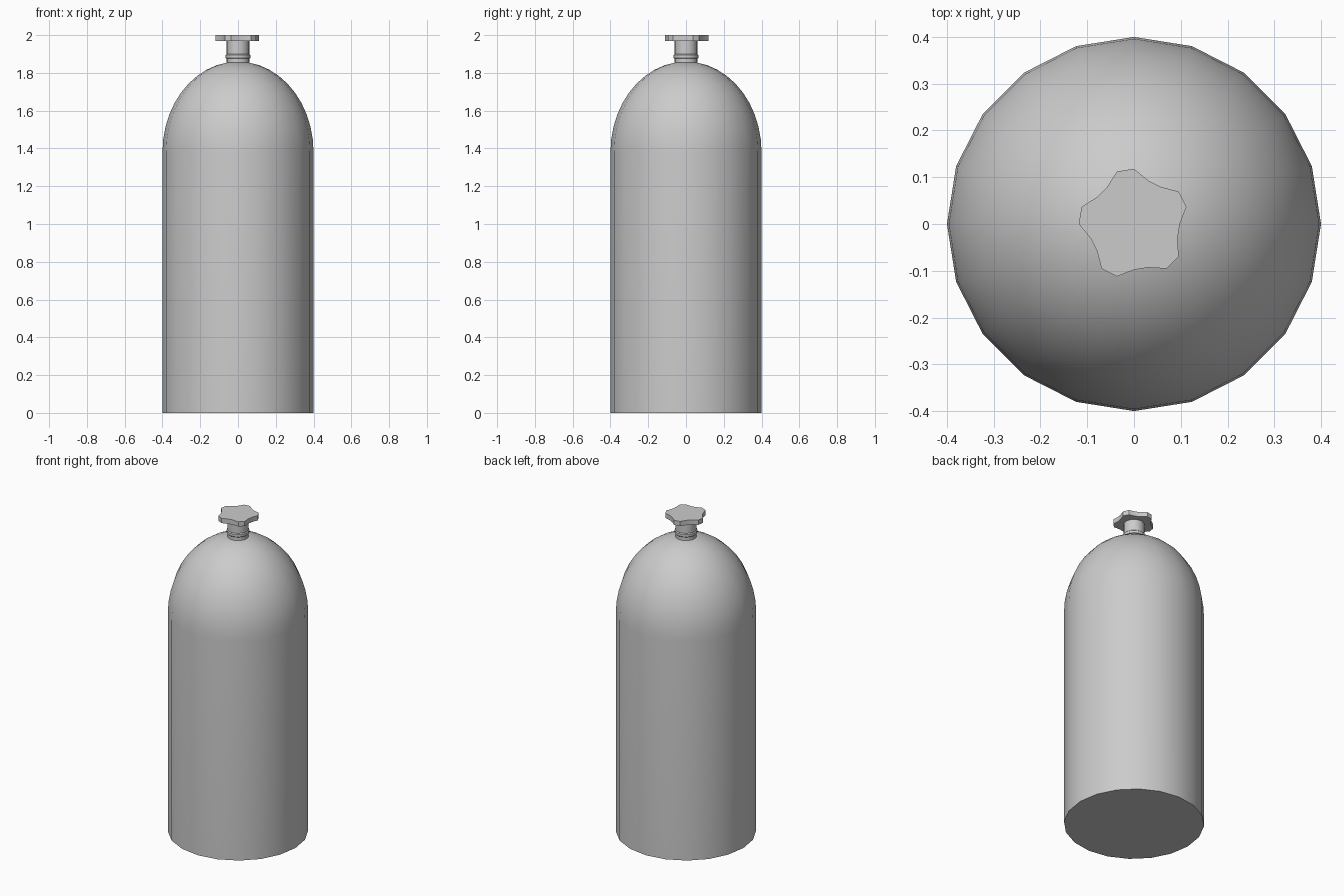
import bpy, bmesh, math

if "Cube" in bpy.data.objects:
    bpy.data.objects.remove(bpy.data.objects["Cube"])

SIDES = 20


def lathe(name, profile, wave=None, angle=40):
    """Revolve (radius, z) points into a capped 20-sided solid."""
    bm = bmesh.new()
    rings = []
    for r, z in profile:
        ring = []
        for k in range(SIDES):
            a = 2 * math.pi * k / SIDES
            rr = r * (wave(k) if wave else 1)
            ring.append(bm.verts.new((rr * math.cos(a), rr * math.sin(a), z)))
        rings.append(ring)
    for lo, hi in zip(rings, rings[1:]):
        for k in range(SIDES):
            n = (k + 1) % SIDES
            bm.faces.new((lo[k], lo[n], hi[n], hi[k]))
    bm.faces.new(rings[0][::-1])
    bm.faces.new(rings[-1])
    mesh = bpy.data.meshes.new(name)
    bm.to_mesh(mesh)
    bm.free()
    obj = bpy.data.objects.new(name, mesh)
    bpy.context.collection.objects.link(obj)
    bpy.ops.object.select_all(action='DESELECT')
    obj.select_set(True)
    bpy.context.view_layer.objects.active = obj
    bpy.ops.object.shade_smooth_by_angle(angle=math.radians(angle))
    return obj


# Tank: straight wall and elliptical dome
dome = []
for i in range(11):
    t = math.radians(8.2 * i)
    dome.append((0.4 * math.cos(t), 1.38 + 0.48 * math.sin(t)))
lathe("tank_body", [(0.4, 0)] + dome)

# Valve stem with a thin collar near its base
lathe("valve_stem", [(0.06, 1.83), (0.06, 1.875), (0.065, 1.88),
                     (0.065, 1.895), (0.06, 1.9), (0.06, 1.975)], angle=30)

# Five-lobed hand wheel
lathe("valve_handle", [(0.118, 1.97), (0.118, 2.0)],
      wave=lambda k: 1 if k % 4 in (1, 2) else 0.83)
